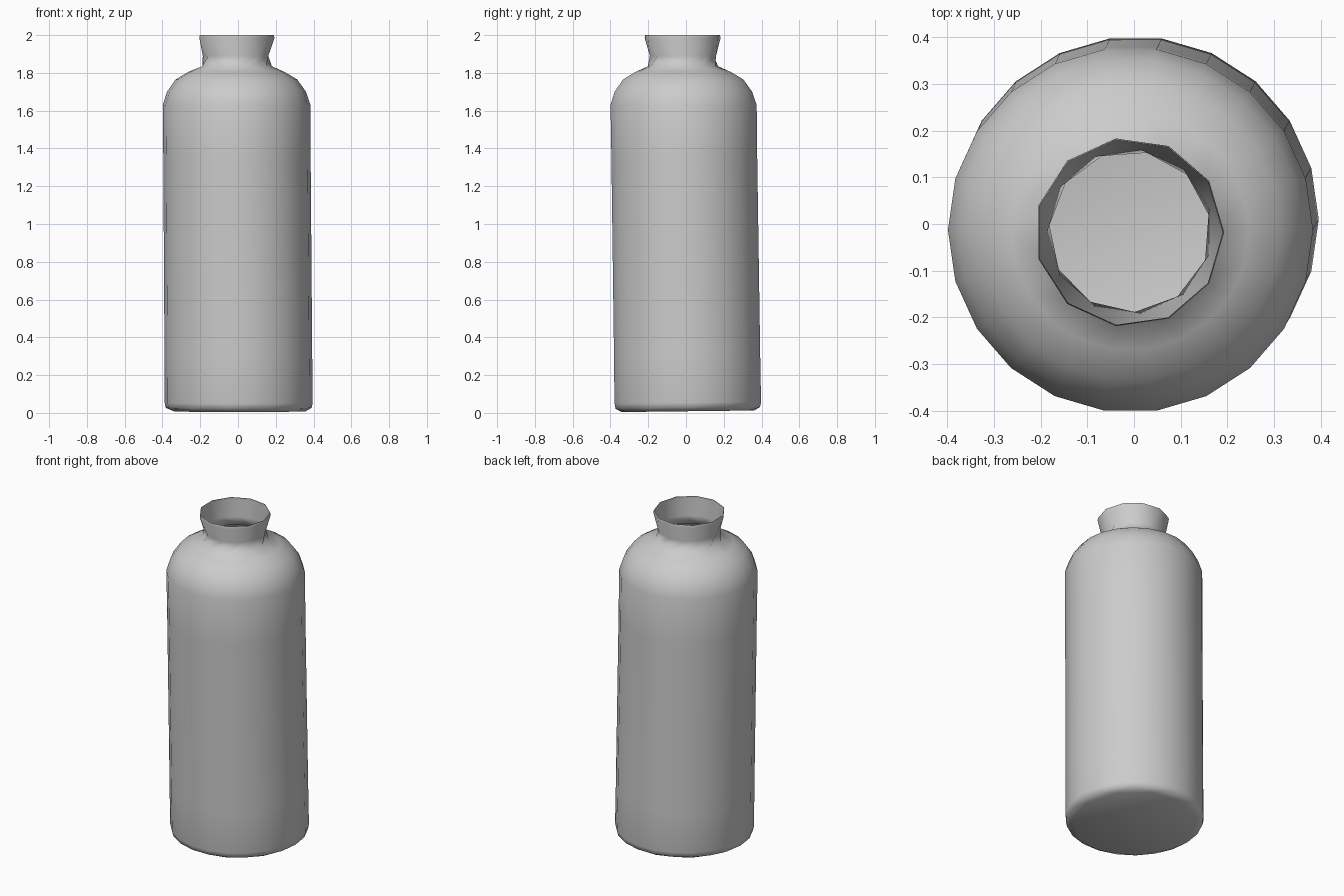
import bpy
import bmesh
from math import cos, sin, pi

cube = bpy.data.objects.get("Cube")
if cube:
    bpy.data.objects.remove(cube, do_unlink=True)

# Single grey finish
grey = bpy.data.materials.new("bottle_grey")
grey.use_nodes = True
colour = (0.6, 0.6, 0.6, 1)
grey.diffuse_color = colour
grey.node_tree.nodes["Principled BSDF"].inputs["Base Color"].default_value = colour

SIDES = 11
# Profile from base to rim: radius, height, side multiplier, twist in half steps
PROFILE = [
    (0.355, 0.004, 1, 0), (0.386, 0.022, 2, 0), (0.392, 0.05, 2, 0),
    (0.391, 0.3, 2, 0), (0.390, 1.35, 2, 0), (0.391, 1.63, 2, 0),
    (0.368, 1.70, 2, 0), (0.322, 1.765, 2, 0), (0.255, 1.805, 2, 0),
    (0.188, 1.835, 1, 0), (0.177, 1.89, 1, 1), (0.203, 1.985, 1, 0),
    (0.200, 2.0, 1, 0),
]


def add_ring(bm, radius, height, multiplier, twist):
    """Ring of vertices around the slightly leaning axis."""
    count = SIDES * multiplier
    cx, cy = 0.004 - 0.007 * height, 0.01 - 0.014 * height
    # The base plane is square to the leaning axis
    tilt = max(0, 1 - height) * 0.012
    ring = []
    for i in range(count):
        a = 2 * pi * (i + twist / 2) / count
        x, y = radius * cos(a), radius * sin(a)
        ring.append(bm.verts.new((cx + x, cy + y, height + tilt * (y + 0.39))))
    return ring


def join_rings(bm, low, high):
    """Skin two rings, with triangles where the side count doubles."""
    n, m = len(low), len(high)
    if n == m:
        for i in range(n):
            j = (i + 1) % n
            bm.faces.new((low[i], low[j], high[j], high[i]))
        return
    few, many = (low, high) if n < m else (high, low)
    for i in range(len(few)):
        j = (i + 1) % len(few)
        a, mid, b = many[2 * i], many[2 * i + 1], many[2 * j]
        bm.faces.new((few[i], few[j], mid))
        bm.faces.new((few[i], mid, a))
        bm.faces.new((few[j], b, mid))


# Open bottle shell with a closed base
bm = bmesh.new()
rings = [add_ring(bm, *row) for row in PROFILE]
base = bm.faces.new(rings[0])
for low, high in zip(rings, rings[1:]):
    join_rings(bm, low, high)
bmesh.ops.recalc_face_normals(bm, faces=bm.faces)
base.normal_update()
if base.normal.z > 0:
    bmesh.ops.reverse_faces(bm, faces=bm.faces)
mesh = bpy.data.meshes.new("bottle")
bm.to_mesh(mesh)
bm.free()
mesh.materials.append(grey)
mesh.shade_smooth()
bottle = bpy.data.objects.new("bottle", mesh)
bpy.context.collection.objects.link(bottle)
